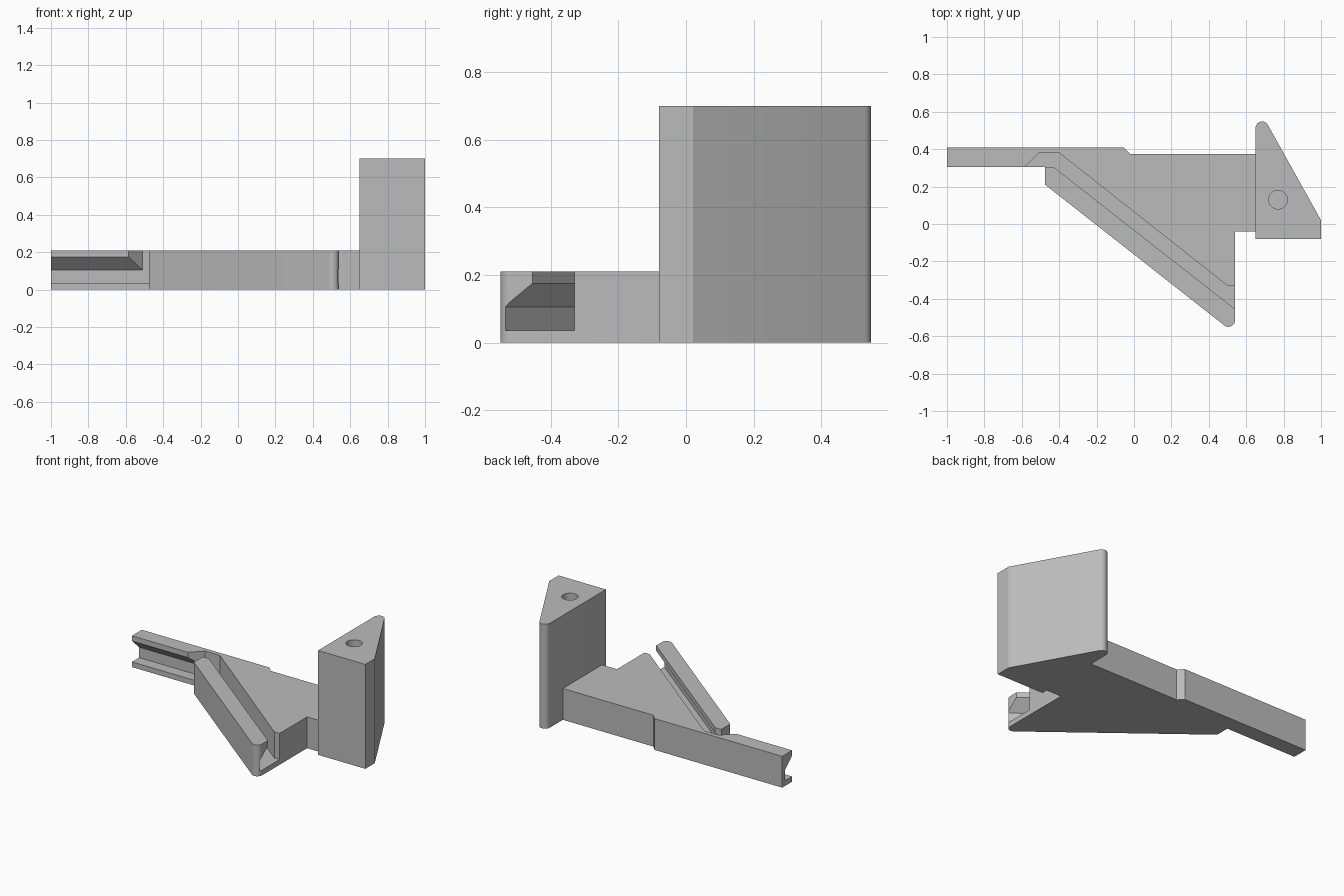
import bpy
import bmesh
from math import cos, sin, radians

if "Cube" in bpy.data.objects:
    bpy.data.objects.remove(bpy.data.objects["Cube"], do_unlink=True)

grey = bpy.data.materials.new("plain grey")
grey.use_nodes = True
COLOUR = (0.5, 0.5, 0.5, 1)
grey.diffuse_color = COLOUR
grey.node_tree.nodes["Principled BSDF"].inputs["Base Color"].default_value = COLOUR


def loft(name, start, end):
    """Solid between two matching polygons."""
    bm = bmesh.new()
    a = [bm.verts.new(p) for p in start]
    b = [bm.verts.new(p) for p in end]
    bm.faces.new(a)
    bm.faces.new(b)
    for i in range(len(a)):
        j = (i + 1) % len(a)
        bm.faces.new((a[i], a[j], b[j], b[i]))
    bmesh.ops.recalc_face_normals(bm, faces=bm.faces)
    mesh = bpy.data.meshes.new(name)
    bm.to_mesh(mesh)
    bm.free()
    mesh.materials.append(grey)
    obj = bpy.data.objects.new(name, mesh)
    bpy.context.collection.objects.link(obj)
    return obj


def prism(name, outline, z0, z1):
    return loft(name, [(x, y, z0) for x, y in outline], [(x, y, z1) for x, y in outline])


def arc(cx, cy, r, a0, a1, n=10):
    angles = [radians(a0 + (a1 - a0) * i / n) for i in range(n + 1)]
    return [(cx + r * cos(a), cy + r * sin(a)) for a in angles]


def cut(target, cutter):
    mod = target.modifiers.new(cutter.name, "BOOLEAN")
    mod.operation = "DIFFERENCE"
    mod.solver = "EXACT"
    mod.object = cutter
    bpy.context.view_layer.objects.active = target
    bpy.ops.object.modifier_apply(modifier=mod.name)
    bpy.data.objects.remove(cutter, do_unlink=True)


FLOOR, SHOULDER, LIP, TOP = 0.035, 0.105, 0.175, 0.21
ARM_FRONT, GROOVE_BACK = 0.305, 0.38

# Flat bracket plate: arm to the right, pointed wing with a rounded tip
plate = prism("bracket_plate", [
    (-1, 0.41), (-0.055, 0.41), (-0.02, 0.375), (0.65, 0.375), (0.65, -0.04), (0.54, -0.04),
    *reversed(arc(0.505, -0.515, 0.035, 232, 360)),
    (-0.475, 0.21), (-0.475, ARM_FRONT), (-1, ARM_FRONT)], 0, TOP)

# Diagonal slot, open at the top and turning out onto the arm
cut(plate, prism("slot_cutter", [
    (0.6, -0.33), (0.5, -0.33), (-0.4, GROOVE_BACK), (-0.51, GROOVE_BACK), (-0.605, 0.285),
    (-0.5, 0.285), (-0.5, ARM_FRONT), (-0.43, ARM_FRONT), (0.6, -0.502)], FLOOR, 0.3))

# Undercut beneath the outer lip of the slot
SLOPE = 0.783
section = [(-0.02, FLOOR), (0.085, FLOOR), (0.085, SHOULDER), (0, LIP), (-0.02, LIP)]
cut(plate, loft("undercut_cutter",
    [(0.6, -0.502 - o, z) for o, z in section],
    [(0.54 - (ARM_FRONT + 0.455 + o) / SLOPE, ARM_FRONT, z) for o, z in section]))

# Groove along the front of the arm, with a sloped roof
section = [(0.25, FLOOR), (GROOVE_BACK, FLOOR), (GROOVE_BACK, SHOULDER),
           (ARM_FRONT, LIP), (0.25, LIP)]
cut(plate, loft("groove_cutter",
    [(-1.1, y, z) for y, z in section], [(-0.5, y, z) for y, z in section]))

# Tall wedge-shaped post with a blind hole in its top
post = prism("wedge_post", [
    (0.65, -0.08), (1, -0.08), (1, 0.02), *arc(0.685, 0.513, 0.035, 29, 180)], 0, 0.7)
cut(post, prism("hole_cutter", arc(0.77, 0.13, 0.05, 0, 350, 35), 0.3, 0.8))

for obj in (plate, post):
    bpy.ops.object.select_all(action="DESELECT")
    obj.select_set(True)
    bpy.context.view_layer.objects.active = obj
    bpy.ops.object.shade_smooth_by_angle(angle=radians(25))
